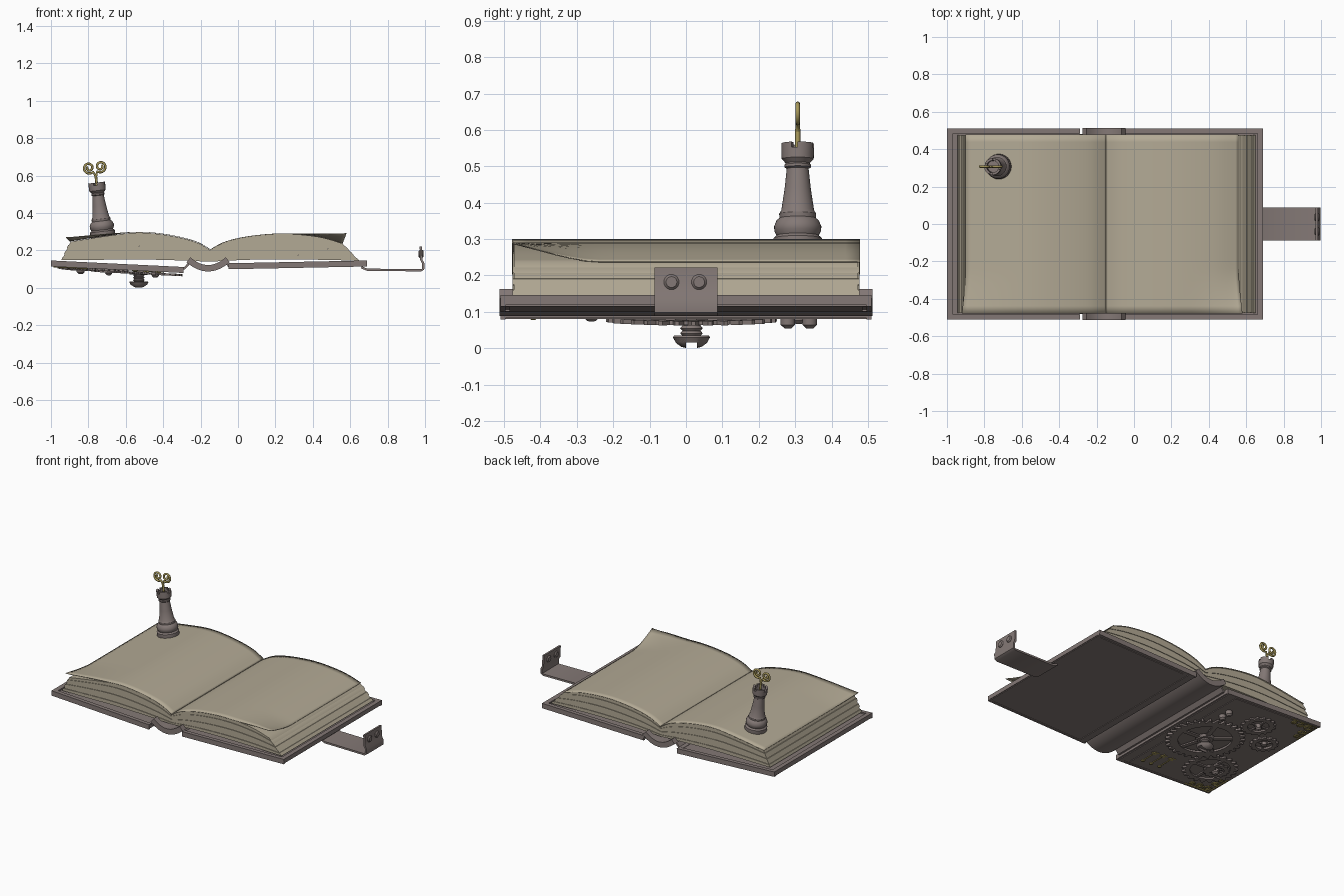
import bpy, bmesh, math
from mathutils import Matrix, Vector

if "Cube" in bpy.data.objects:
    bpy.data.objects.remove(bpy.data.objects["Cube"], do_unlink=True)


def material(name, r, g, b):
    m = bpy.data.materials.new(name)
    m.use_nodes = True
    m.diffuse_color = (r, g, b, 1)
    m.node_tree.nodes["Principled BSDF"].inputs["Base Color"].default_value = (r, g, b, 1)
    return m


PAPER = material("aged paper", 0.45, 0.40, 0.30)
COVER = material("grey brown", 0.23, 0.19, 0.18)
GOLD = material("dull gold", 0.38, 0.31, 0.10)
T = Matrix.Translation


def finish(name, bm, mat, matrix=Matrix()):
    bmesh.ops.recalc_face_normals(bm, faces=bm.faces)
    bm.transform(matrix)
    me = bpy.data.meshes.new(name)
    bm.to_mesh(me)
    bm.free()
    me.materials.append(mat)
    me.shade_smooth()
    me.set_sharp_from_angle(angle=0.6)
    ob = bpy.data.objects.new(name, me)
    bpy.context.collection.objects.link(ob)
    return ob


def add_box(bm, lo, hi, matrix=Matrix()):
    lo, hi = Vector(lo), Vector(hi)
    bmesh.ops.create_cube(bm, size=1, matrix=matrix @ T((lo + hi) / 2) @ Matrix.Diagonal((*(hi - lo), 1)))


def prism(name, outline, half_depth, mat):
    """Outline in x, z drawn out along y."""
    bm = bmesh.new()
    rings = [[bm.verts.new((x, y, z)) for x, z in outline] for y in (-half_depth, half_depth)]
    for r in rings:
        bm.faces.new(r)
    n = len(outline)
    for i in range(n):
        j = (i + 1) % n
        bm.faces.new((rings[0][i], rings[0][j], rings[1][j], rings[1][i]))
    return finish(name, bm, mat)


def ribbon(path, t):
    """Outline of a band of thickness t around an x, z path."""
    left, right = [], []
    for i, p in enumerate(path):
        a, b = path[max(i - 1, 0)], path[min(i + 1, len(path) - 1)]
        d = Vector((b[0] - a[0], b[1] - a[1])).normalized() * t / 2
        left.append((p[0] - d.y, p[1] + d.x))
        right.append((p[0] + d.y, p[1] - d.x))
    return left + right[::-1]


def lathe(profile, n=32):
    bm = bmesh.new()
    rings = [[bm.verts.new((r * math.cos(a), r * math.sin(a), z))
              for a in (math.tau * k / n for k in range(n))] for r, z in profile]
    for lo, hi in zip(rings, rings[1:]):
        for k in range(n):
            j = (k + 1) % n
            bm.faces.new((lo[k], lo[j], hi[j], hi[k]))
    bm.faces.new(rings[0])
    bm.faces.new(rings[-1])
    return bm


def tube(name, points, depth, mat, matrix=Matrix()):
    cu = bpy.data.curves.new(name, "CURVE")
    cu.dimensions = "3D"
    cu.bevel_depth, cu.bevel_resolution, cu.use_fill_caps = depth, 2, True
    sp = cu.splines.new("POLY")
    sp.points.add(len(points) - 1)
    for p, q in zip(sp.points, points):
        p.co = (*(matrix @ Vector(q)), 1)
    cu.materials.append(mat)
    bpy.context.collection.objects.link(bpy.data.objects.new(name, cu))


def spiral(r0, r1, a0, turns, n=28):
    for k in range(n + 1):
        t = k / n
        a, r = a0 + turns * math.tau * t, r0 + (r1 - r0) * t
        yield r * math.cos(a), r * math.sin(a)


def along(points, t):
    """Smooth curve through evenly weighted points, t from 0 to 1."""
    f = t * (len(points) - 1)
    i = min(int(f), len(points) - 2)
    f -= i
    p = [Vector(points[min(max(i + k, 0), len(points) - 1)]) for k in (-1, 0, 1, 2)]
    return 0.5 * (2 * p[1] + (p[2] - p[0]) * f + (2 * p[0] - 5 * p[1] + 4 * p[2] - p[3]) * f * f
                  + (3 * p[1] - p[0] - 3 * p[2] + p[3]) * f ** 3)


# Text block: stacked page bundles and one loose top sheet on each side
RIGHT_TOP = [(-.15, .203), (-.07, .245), (.06, .275), (.24, .289), (.43, .273), (.56, .237)]
LEFT_TOP = [(-.15, .203), (-.23, .246), (-.37, .28), (-.53, .295), (-.69, .279), (-.9, .246)]
RIGHT_LOW = [(-.15, .14), (.05, .15), (.25, .152), (.45, .15), (.65, .145)]
LEFT_LOW = [(-.15, .14), (-.35, .148), (-.55, .152), (-.75, .15), (-.945, .149)]
BUNDLES, STEPS = 6, 24
for side, top, low, lift in (("right", RIGHT_TOP, RIGHT_LOW, .055), ("left", LEFT_TOP, LEFT_LOW, .02)):
    for k in range(BUNDLES):
        inset = 1 - .008 * (k % 2)
        level = lambda w: [tuple(along(low, u).lerp(along(top, u), w))
                           for u in (inset * i / STEPS for i in range(STEPS + 1))]
        prism(f"{side}_page_bundle_{k + 1}", level(k / BUNDLES) + level((k + 1) / BUNDLES)[::-1],
              .477 - .004 * (k % 2), PAPER)
    bm = bmesh.new()
    bmesh.ops.create_grid(bm, x_segments=STEPS, y_segments=STEPS, size=1)
    for v in bm.verts:
        u, y = (v.co.x + 1) / 2, .478 * v.co.y
        p = along(top, u)
        curl = max(0, (u - .65) / .35) ** 1.4 * max(0, (-.25 - y) / .228) ** 1.4
        v.co = (p.x + math.copysign(.02, top[-1][0]) * curl, y, p.y + .002 + lift * curl)
    sheet = finish(f"{side}_top_page", bm, PAPER)
    sheet.modifiers.new("thickness", "SOLIDIFY").thickness = .003


# Cover boards: slab, raised rim inside, raised panel and hinge bead outside
def board(name, centre, half, tilt, outer):
    matrix = T(centre) @ Matrix.Rotation(tilt, 4, "Y")
    bm = bmesh.new()
    add_box(bm, (-half, -.51, -.012), (half, .51, .007))
    for s in (-1, 1):
        add_box(bm, (-half, s * .497 - .013, .007), (half, s * .497 + .013, .016))
        add_box(bm, (-half, s * .503 - .007, -.016), (half, s * .503 + .007, -.012))
    end = outer * (half - .015)
    add_box(bm, (end - .015, -.484, .007), (end + .015, .484, .016))
    add_box(bm, (end - .01, -.496, -.016), (end + .01, .496, -.012))
    bead, shift = -outer * (half - .03), outer * .03
    add_box(bm, (bead - .018, -.496, -.016), (bead + .018, .496, -.012))
    add_box(bm, (shift - half + .05, -.485, -.016), (shift + half - .05, .485, -.012))
    finish(name, bm, COVER, matrix)
    return matrix


LEFT = board("left_cover_board", (-.645, 0, .113), .355, .049, -1)
board("right_cover_board", (.32, 0, .123), .37, -.02, 1)

# Rounded spine and thin hinges
arc = [(-.16 + .105 * s, .105 + .045 * s * s) for s in (k / 8 - 1 for k in range(17))]
prism("spine", ribbon(arc, .034), .513, COVER)
prism("left_hinge", ribbon([(-.31, .1), (-.285, .105), (-.25, .145)], .012), .48, COVER)
prism("right_hinge", ribbon([(-.03, .115), (-.05, .118), (-.07, .145)], .012), .48, COVER)

# Clasp strap with upright tab and two studs
prism("clasp_strap", ribbon([(.66, .11), (.69, .097), (.98, .094), (.99, .1), (.991, .13),
                             (.98, .15), (.977, .222)], .012), .087, COVER)
for k, y in enumerate((-.04, .036)):
    bm = lathe([(.015, -.014), (.021, -.008), (.021, .008), (.015, .014)], 20)
    finish(f"clasp_stud_{k + 1}", bm, COVER, T((.979, y, .182)) @ Matrix.Rotation(math.pi / 2, 4, "Y"))

# Chess tower leaning on the left page
LEAN = T((-.722, .307, .28)) @ Matrix.Rotation(-.12, 4, "Y")
bm = lathe([(.064, -.015), (.067, 0), (.067, .022), (.058, .03), (.064, .042), (.065, .055), (.058, .072),
            (.05, .078), (.051, .09), (.045, .1), (.036, .16), (.03, .215), (.036, .219), (.036, .226),
            (.033, .23), (.044, .242), (.045, .27), (.032, .27), (.031, .25)])
rim = [f for f in bm.faces if all(abs(v.co.z - .27) < .001 for v in f.verts)]
merlons = [f for f in rim if int(math.degrees(math.atan2(*f.calc_center_median().yx)) % 360 / 11.25) % 8 < 6]
made = bmesh.ops.extrude_face_region(bm, geom=merlons)["geom"]
bmesh.ops.translate(bm, verts=[v for v in made if isinstance(v, bmesh.types.BMVert)], vec=(0, 0, .015))
bmesh.ops.delete(bm, geom=merlons, context="FACES")
finish("chess_tower", bm, COVER, LEAN)
tube("ornament_stem", [(0, 0, .245), (0, 0, .325)], .007, GOLD, LEAN)
for name, s in (("left", 1), ("right", -1)):
    curl = [(s * (.031 + x), 0, .368 + z) for x, z in spiral(.032, .008, math.radians(-130), 1.5)]
    tube(f"{name}_ornament_curl", [(0, 0, .315)] + curl, .0065, GOLD, LEAN)


# Clockwork on the underside of the left board
def under(x, y, drop=0):
    return LEFT @ T((x + .645, y, -.014 - drop))


def gear(name, x, y, r, teeth, hole, spokes, drop, thick=.012):
    bm = bmesh.new()
    n = teeth * 4
    outer, inner = [], []
    for k in range(n):
        a = math.tau * k / n
        ro = r if k % 4 < 2 else r * .88
        outer.append(bm.verts.new((ro * math.cos(a), ro * math.sin(a), 0)))
        inner.append(bm.verts.new((hole * r * math.cos(a), hole * r * math.sin(a), 0)))
    for k in range(n):
        j = (k + 1) % n
        bm.faces.new((outer[k], outer[j], inner[j], inner[k]))
    made = bmesh.ops.extrude_face_region(bm, geom=bm.faces[:])["geom"]
    bmesh.ops.translate(bm, verts=[v for v in made if isinstance(v, bmesh.types.BMVert)], vec=(0, 0, -thick))
    for k in range(spokes):
        add_box(bm, (0, -.06 * r, -.8 * thick), (hole * r * 1.03, .06 * r, -.1 * thick),
                Matrix.Rotation(math.tau * k / spokes, 4, "Z"))
    bmesh.ops.create_cone(bm, cap_ends=True, segments=24, radius1=.2 * r, radius2=.24 * r,
                          depth=thick * 1.3, matrix=T((0, 0, -thick * .65)))
    finish(name, bm, COVER, under(x, y, drop))


gear("main_gear", -.53, .015, .235, 32, .68, 5, .008)
gear("lower_gear", -.80, -.26, .165, 22, .72, 4, 0)
gear("lower_inner_gear", -.84, -.25, .08, 14, .55, 3, .009, .008)
gear("upper_gear", -.69, .31, .105, 16, .6, 4, 0)
gear("side_gear", -.86, .16, .085, 14, .6, 3, .002)
for k, (x, y, r) in enumerate([(-.44, .28, .02), (-.44, .34, .02), (-.84, -.26, .022), (-.69, .31, .018)]):
    bm = lathe([(r * .5, -.034), (r, -.024), (r, 0)], 16)
    finish(f"rivet_{k + 1}", bm, COVER, under(x, y))


# Large slotted screw through the main gear
def cut(bm, co, no):
    bmesh.ops.bisect_plane(bm, geom=bm.verts[:] + bm.edges[:] + bm.faces[:], plane_co=co, plane_no=no,
                           clear_outer=True)
    bmesh.ops.holes_fill(bm, edges=[e for e in bm.edges if e.is_boundary])


SCREW = T((-.53, .015, 0))
DOME = [(.012, 0), (.028, .004), (.042, .014), (.051, .03), (.048, .035)]
for name, cuts in (("front", [(0, .015, 0, 1)]), ("back", [(0, -.015, 0, -1)]), ("core", None)):
    bm = lathe(DOME)
    if cuts:
        s = cuts[0][3]
        cut(bm, (0, -s * .015, 0), (0, s, 0))
    else:
        cut(bm, (0, 0, .016), (0, 0, -1))
    finish(f"screw_head_{name}", bm, COVER, SCREW)
threads = [(.025 + .006 * (k % 2), .034 + .007 * k) for k in range(9)]
finish("screw_shaft", lathe(threads, 24), COVER, SCREW)

# Gold stars on stems
for k in range(3):
    x, y = -.42 - .063 * k, -.31
    bm = bmesh.new()
    ring = [bm.verts.new((r * math.cos(a), r * math.sin(a), -.006)) for r, a in
            ((.026 if i % 2 == 0 else .011, math.tau * i / 10) for i in range(10))]
    made = bmesh.ops.extrude_face_region(bm, geom=[bm.faces.new(ring)])["geom"]
    bmesh.ops.translate(bm, verts=[v for v in made if isinstance(v, bmesh.types.BMVert)], vec=(0, 0, .006))
    finish(f"star_{k + 1}", bm, GOLD, under(x, y))
    tube(f"star_stem_{k + 1}", [(0, 0, -.002), (0, -.11, -.002)], .004, GOLD, under(x, y))
    finish(f"star_bead_{k + 1}", lathe([(.006, -.01), (.011, -.005), (.011, 0)], 12), GOLD, under(x, y - .11))

# Gold scrollwork in the outer corners
for name, s in (("back", 1), ("front", -1)):
    for k, (dx, dy, r) in enumerate([(.04, .04, .03), (.1, .035, .025), (.035, .1, .025),
                                     (.15, .028, .018), (.028, .15, .018)]):
        pts = [(x, s * y, -.003) for x, y in spiral(r, .006, k, 1.8)]
        tube(f"{name}_scroll_{k + 1}", pts, .004, GOLD, under(-.985 + dx, s * (.495 - dy)))
    tube(f"{name}_corner_line", [(.18, 0, -.003), (0, 0, -.003), (0, -s * .18, -.003)], .004, GOLD,
         under(-.982, s * .492))
